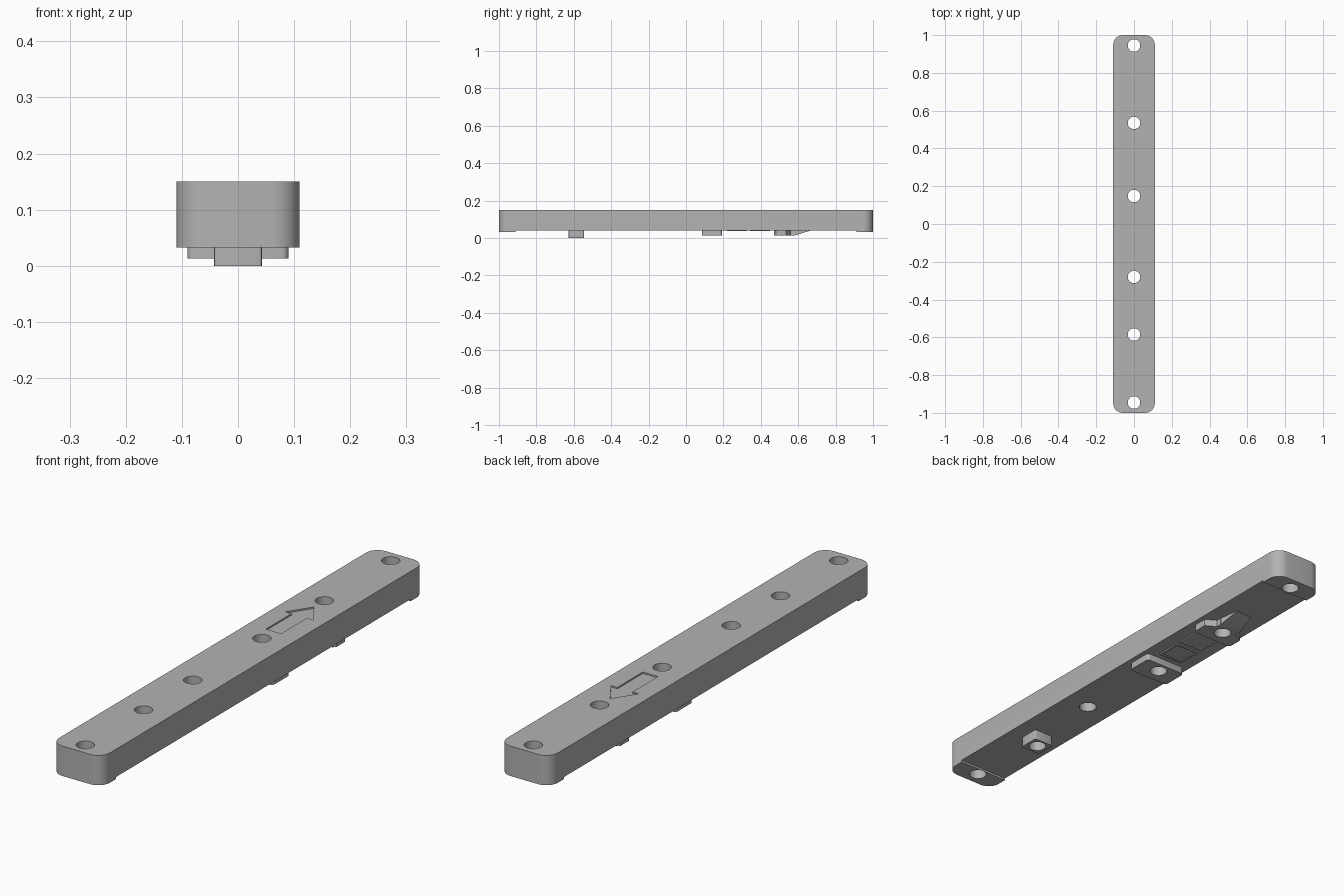
import bpy, bmesh, math

cube = bpy.data.objects.get("Cube")
if cube:
    bpy.data.objects.remove(cube, do_unlink=True)

grey = bpy.data.materials.new("plain grey")
grey.use_nodes = True
grey.diffuse_color = (0.45, 0.45, 0.45, 1)
grey.node_tree.nodes["Principled BSDF"].inputs["Base Color"].default_value = (0.45, 0.45, 0.45, 1)

HOLES = (-0.945, -0.585, -0.28, 0.148, 0.535, 0.945)
HOLE_R = 0.033
TOP, BELLY, FOOT = 0.15, 0.041, 0.033
SINK = BELLY + 0.004   # raised parts reach slightly into the bar


def to_object(name, bm):
    bmesh.ops.recalc_face_normals(bm, faces=bm.faces)
    mesh = bpy.data.meshes.new(name)
    bm.to_mesh(mesh)
    bm.free()
    mesh.materials.append(grey)
    ob = bpy.data.objects.new(name, mesh)
    bpy.context.collection.objects.link(ob)
    return ob


def add_prism(bm, outline, z0, z1):
    low = [bm.verts.new((x, y, z0)) for x, y in outline]
    high = [bm.verts.new((x, y, z1)) for x, y in outline]
    bm.faces.new(low[::-1])
    bm.faces.new(high)
    n = len(low)
    for i in range(n):
        j = (i + 1) % n
        bm.faces.new((low[i], low[j], high[j], high[i]))


def prism(name, outline, z0, z1):
    bm = bmesh.new()
    add_prism(bm, outline, z0, z1)
    return to_object(name, bm)


def circle(cx, cy, r, start=0, sweep=2 * math.pi, steps=32, closed=False):
    count = steps + 1 if closed else steps
    return [(cx + r * math.cos(start + sweep * i / steps),
             cy + r * math.sin(start + sweep * i / steps)) for i in range(count)]


def rounded(w, y0, y1, r, steps=8):
    # half width w, from y0 to y1, with rounded corners
    quarter = math.pi / 2
    centres = ((w - r, y1 - r), (r - w, y1 - r), (r - w, y0 + r), (w - r, y0 + r))
    return [p for k, (x, y) in enumerate(centres)
            for p in circle(x, y, r, k * quarter, quarter, steps, True)]


def mirrored(half):
    return half + [(-x, y) for x, y in reversed(half) if x > 0]


def rect(w, y0, y1):
    return mirrored([(w, y0), (w, y1)])


def cut(ob, cutter):
    mod = ob.modifiers.new("cut", "BOOLEAN")
    mod.operation = "DIFFERENCE"
    mod.solver = "EXACT"
    mod.object = cutter
    bpy.context.view_layer.objects.active = ob
    bpy.ops.object.modifier_apply(modifier=mod.name)


# Cutters
bm = bmesh.new()
for y in HOLES:
    add_prism(bm, circle(0, y, HOLE_R), -0.1, 0.3)
hole_cutter = to_object("hole_cutter", bm)
belly_cutter = prism("belly_cutter", rect(0.2, -0.912, 0.912), -0.1, BELLY)
arrow = mirrored([(0.033, 0.22), (0.033, 0.378), (0.06, 0.378), (0, 0.47)])
arrow_cutter = prism("arrow_cutter", arrow, TOP - 0.006, 0.3)

# Main bar with end feet and engraved arrow
bar = prism("bar", rounded(0.11, -1, 1, 0.05), FOOT, TOP)
for c in (belly_cutter, arrow_cutter, hole_cutter):
    cut(bar, c)

# Bosses under the bar
post = prism("small_post", rounded(0.043, -0.628, -0.545, 0.006, 3), 0, SINK)
pad = prism("wide_pad", rounded(0.09, 0.085, 0.192, 0.012, 4), 0.013, SINK)
nose = prism("shaped_pad", mirrored([(0.08, 0.47), (0.09, 0.48), (0.09, 0.535),
                                     (0.048, 0.56), (0.048, 0.582)]), 0.013, SINK)
for ob in (post, pad, nose):
    cut(ob, hole_cutter)

# Sloping tip in front of the shaped pad
bm = bmesh.new()
for s in (-1, 1):
    for x, y, z in ((0.048, 0.575, 0.013), (0.048, 0.582, 0.013), (0.048, 0.575, SINK),
                    (0.036, 0.665, BELLY - 0.002), (0.036, 0.665, SINK)):
        bm.verts.new((s * x, y, z))
bmesh.ops.convex_hull(bm, input=bm.verts)
bmesh.ops.dissolve_limit(bm, angle_limit=0.01, verts=bm.verts, edges=bm.edges)
tip = to_object("sloping_tip", bm)

# Thin square plates between the two pads
plates = [prism("plate_" + side, rect(0.053, y - 0.053, y + 0.053), BELLY - 0.005, SINK)
          for side, y in (("front", 0.272), ("back", 0.395))]
recess = prism("recess_cutter", rect(0.045, 0.227, 0.317), -0.1, BELLY - 0.002)
cut(plates[0], recess)

for c in (hole_cutter, belly_cutter, arrow_cutter, recess):
    bpy.data.objects.remove(c, do_unlink=True)

# Smooth rounded walls, keep crisp edges
bpy.ops.object.select_all(action="DESELECT")
for ob in (bar, post, pad, nose, tip, *plates):
    ob.select_set(True)
bpy.context.view_layer.objects.active = bar
bpy.ops.object.shade_smooth_by_angle(angle=math.radians(30))
